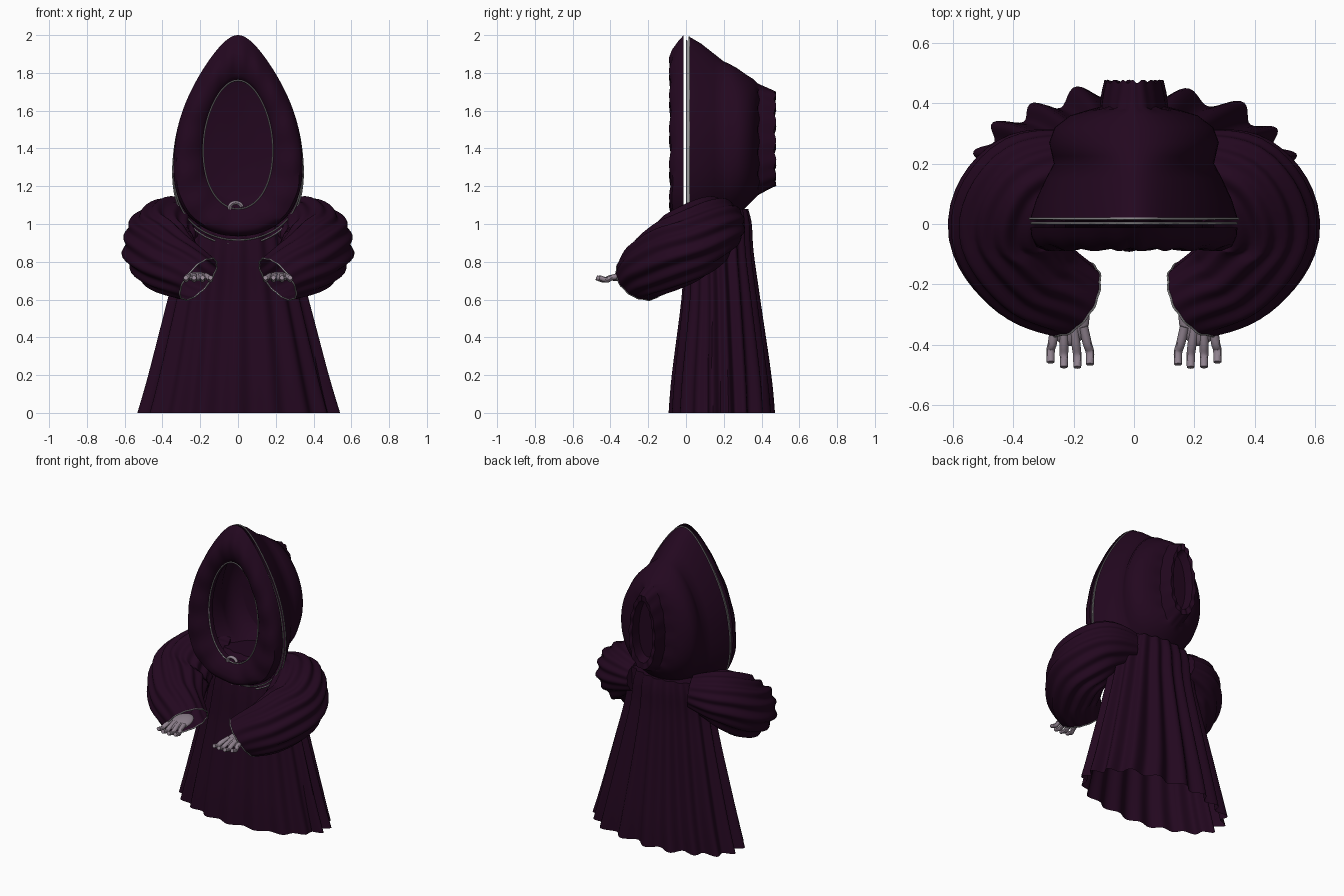
import bpy, math
from mathutils import Vector

if "Cube" in bpy.data.objects:
    bpy.data.objects.remove(bpy.data.objects["Cube"])
TAU = 2 * math.pi


def mat(name, c):
    m = bpy.data.materials.new(name)
    m.diffuse_color = (*c, 1)
    m.use_nodes = True
    m.node_tree.nodes["Principled BSDF"].inputs["Base Color"].default_value = m.diffuse_color
    return m


CLOTH = mat("dark plum cloth", (0.0165, 0.0022, 0.0138))
SKIN = mat("grey skin", (0.28, 0.225, 0.275))
TRIM = mat("grey trim", (0.27, 0.26, 0.27))


def finish(ob, m, mirror=False, angle=45):
    ob.data.materials.clear()
    ob.data.materials.append(m)
    bpy.ops.object.select_all(action='DESELECT')
    ob.select_set(True)
    bpy.context.view_layer.objects.active = ob
    bpy.ops.object.shade_smooth_by_angle(angle=math.radians(angle))
    if mirror:
        ob.modifiers.new("mirror", 'MIRROR').use_mirror_merge = False
    return ob


def loft(name, rings, m, cap_start=False, cap_end=False, mirror=False, angle=45):
    n = len(rings[0])
    verts = [p for r in rings for p in r]
    faces = [(i * n + j, i * n + (j + 1) % n, (i + 1) * n + (j + 1) % n, (i + 1) * n + j)
             for i in range(len(rings) - 1) for j in range(n)]
    if cap_start:
        faces.append(tuple(range(n))[::-1])
    if cap_end:
        faces.append(tuple((len(rings) - 1) * n + j for j in range(n)))
    me = bpy.data.meshes.new(name)
    me.from_pydata(verts, [], faces)
    ob = bpy.data.objects.new(name, me)
    bpy.context.collection.objects.link(ob)
    return finish(ob, m, mirror, angle)


def wire(name, paths, radius, m, closed=True, mirror=False, taper=1.0):
    cu = bpy.data.curves.new(name, 'CURVE')
    cu.dimensions = '3D'
    cu.bevel_depth = radius
    cu.bevel_resolution = 2
    cu.use_fill_caps = True
    for pts in paths:
        s = cu.splines.new('POLY')
        s.points.add(len(pts) - 1)
        for i, (q, p) in enumerate(zip(s.points, pts)):
            q.co = (*p, 1)
            q.radius = 1 + (taper - 1) * i / len(pts)
        s.use_cyclic_u = closed
    ob = bpy.data.objects.new(name, cu)
    bpy.context.collection.objects.link(ob)
    bpy.ops.object.select_all(action='DESELECT')
    ob.select_set(True)
    bpy.context.view_layer.objects.active = ob
    bpy.ops.object.convert(target='MESH')
    return finish(bpy.context.view_layer.objects.active, m, mirror)


def spline(keys, steps):
    # Catmull-Rom through rows of numbers
    k = [Vector(r) for r in keys]
    out = []
    for i in range(len(k) - 1):
        a, b, c, d = k[max(i - 1, 0)], k[i], k[i + 1], k[min(i + 2, len(k) - 1)]
        for s in range(steps):
            t = s / steps
            out.append(b + (c - a) * (t / 2) + (a * 2 - b * 5 + c * 4 - d) * (t * t / 2)
                       + (b * 3 - a - c * 3 + d) * (t ** 3 / 2))
    return out + [k[-1]]


# Robe: pleated elliptical skirt, open at the hem (z, half width, half depth, centre y, pleat)
robe = []
for z, hx, hy, cy, a in spline([(0, .518, .260, .184, .026), (.2, .462, .245, .182, .022),
                                (.6, .36, .195, .178, .017), (.85, .30, .172, .17, .013),
                                (1.0, .275, .155, .18, .011), (1.08, .25, .12, .2, .008)], 5):
    ring = []
    for j in range(216):
        t = TAU * j / 216
        w = math.cos(18 * (t - TAU / 4) + .5 * math.sin(3 * t + 2 * z)) + .25 * math.cos(7 * t + 2 * z)
        w *= a * (1 if math.sin(t) > -.3 else .6)
        ring.append((math.cos(t) * (hx + w), cy + math.sin(t) * (hy + w), z))
    robe.append(ring)
loft("robe", robe, CLOTH, cap_end=True)


# Hood outline: egg with a pointed top
def egg(y, z0, z1, w, point=1.0, ripple=0.0, n=96, freq=15):
    ring = []
    for j in range(n):
        t = TAU * j / n
        c, s = math.cos(t), math.sin(t)
        f = 1 - point * (.27 * c + .16 * c * abs(c))
        r = 1 + ripple * math.cos(freq * t) * 2
        ring.append((w * s * f * r, y + ripple * math.cos(freq * t + 1),
                     (z0 + z1) / 2 + (z1 - z0) / 2 * c))
    return ring


# Padded front rim of the hood
loft("hood_front_rim", [egg(-.012, .935, 2.0, .328), egg(-.04, .94, 1.97, .326, 1, .001),
                        egg(-.072, .95, 1.925, .312, 1, .003), egg(-.085, .97, 1.885, .28, .9, .005),
                        egg(-.083, 1.0, 1.84, .245, .75, .004), egg(-.068, 1.045, 1.79, .205, .55, .002),
                        egg(-.045, 1.08, 1.76, .184, .3), egg(-.012, 1.085, 1.755, .18, .3)], CLOTH)

# Hood back: taper, bulging dome, then a narrow recessed spout
loft("hood_back", [egg(.02, .895, 1.99, .328), egg(.08, .93, 1.955, .312, .95),
                   egg(.15, .98, 1.90, .283, .85), egg(.20, 1.02, 1.86, .26, .7),
                   egg(.225, 1.03, 1.85, .268, .5), egg(.27, 1.05, 1.825, .28, .3),
                   egg(.32, 1.09, 1.79, .262, .25), egg(.36, 1.13, 1.765, .21, .25),
                   egg(.378, 1.15, 1.745, .15, .25), egg(.385, 1.155, 1.74, .112, .3, .004),
                   egg(.43, 1.18, 1.72, .106, .4, .006), egg(.472, 1.2, 1.7, .096, .5, .006),
                   egg(.468, 1.24, 1.66, .075, .3, .003), egg(.41, 1.26, 1.64, .065, .3)],
     CLOTH, cap_end=True)

# Inner lining closing the spout from inside
loft("hood_lining", [egg(.35, 1.125, 1.765, .215, .25), egg(.372, 1.2, 1.68, .12, .25)],
     CLOTH, cap_end=True)

# Thin trim around the hood seam and the face opening
wire("hood_seam_trim", [egg(.018, .892, 1.99, .33), egg(.003, .915, 1.97, .325)], .0042, TRIM)
wire("face_opening_trim", [egg(-.048, 1.08, 1.76, .183, .3)], .004, TRIM)

# Small clasp at the bottom of the opening
wire("clasp", [[(-.012 + .033 * math.cos(a), -.045, 1.085 + .028 * math.sin(a))
                for a in [math.radians(10 + 17 * i) for i in range(12)]]], .011, SKIN, False)

# Sleeves: swollen pleated sweep from shoulder to cuff (x, y, z, radius)
path = spline([(.19, .21, 1.0, .105), (.35, .14, .98, .165), (.422, -.01, .88, .185),
               (.345, -.165, .785, .165), (.21, -.248, .708, .135)], 7)
sleeve = []
for i, p in enumerate(path):
    q0, q1 = path[max(i - 1, 0)], path[min(i + 1, len(path) - 1)]
    k = max(0, (i - 20) / 8)
    T = (Vector((q1 - q0)[:3]).normalized() + Vector((.06, -.02, -.2)) * k).normalized()
    S = T.cross(Vector((0, 0, 1))).normalized()
    U = S.cross(T)
    ring = []
    for j in range(120):
        t = TAU * j / 120
        w = .010 * math.cos(13 * t + .5 * math.sin(2 * t + i * .15)) + .004 * math.cos(7 * t + i * .1)
        r = p[3] + w * (.25 + .75 * math.sin(math.pi * i / (len(path) - 1)))
        ring.append(Vector(p[:3]) + (S * math.cos(t) + U * math.sin(t)) * r)
    sleeve.append(ring)
loft("sleeve", sleeve, CLOTH, cap_start=True, mirror=True)
wire("cuff_trim", [sleeve[-1]], .004, TRIM, mirror=True)

# Hands: flat palm with four fingers
bpy.ops.mesh.primitive_uv_sphere_add(segments=24, ring_count=12, location=(0, 0, 0))
palm = bpy.context.object
palm.name = "palm"
for v in palm.data.vertices:
    x, y, z = v.co
    v.co = (.215 + x * .068, -.305 + y * .1, .722 + z * .022 + y * .012)
finish(palm, SKIN, True)
fingers = []
for x0, x1, tip in ((.168, .146, -.465), (.2, .188, -.475), (.232, .232, -.474), (.262, .276, -.458)):
    fingers.append([p[:] for p in spline([(x0, -.34, .726), (x0 * .4 + x1 * .6, -.395, .716),
                                          (x1, tip + .04, .704), (x1, tip, .716)], 5)])
wire("fingers", fingers, .016, SKIN, False, True, .8)
